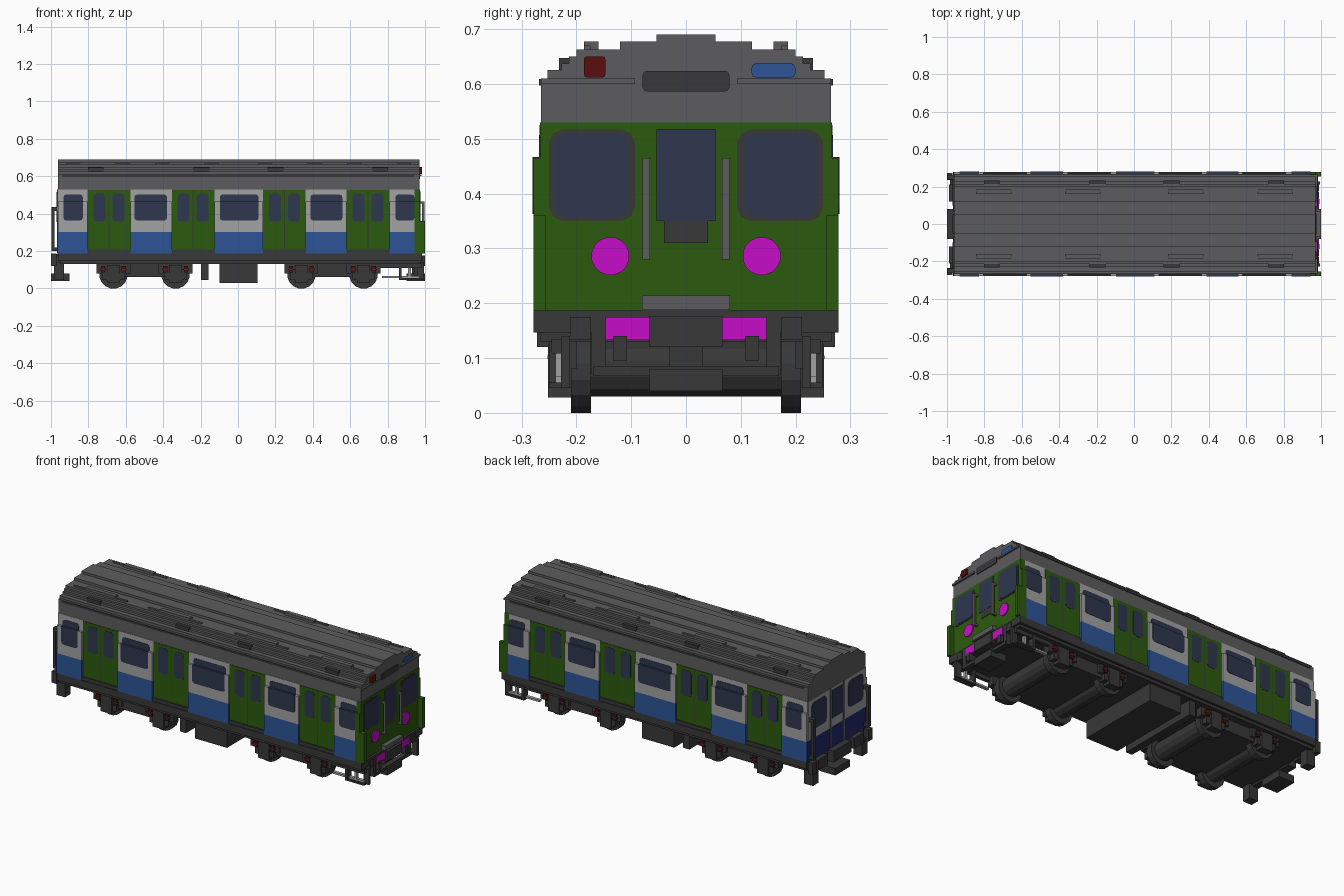
import bpy, bmesh, math
from mathutils import Matrix, Vector

cube = bpy.data.objects.get("Cube")
if cube:
    bpy.data.objects.remove(cube)


def material(name, hexcode):
    srgb = [int(hexcode[i:i + 2], 16) / 255 for i in (0, 2, 4)]
    lin = [c / 12.92 if c <= 0.04045 else ((c + 0.055) / 1.055) ** 2.4 for c in srgb]
    m = bpy.data.materials.new(name)
    m.use_nodes = True
    m.diffuse_color = (*lin, 1)
    m.node_tree.nodes["Principled BSDF"].inputs["Base Color"].default_value = (*lin, 1)
    return m


DARK = material("dark grey", "383838")
GREY = material("mid grey", "5C5C5E")
LIGHT = material("light grey", "A2A2A2")
GREEN = material("green", "2C5A0E")
BLUE = material("blue", "2D5596")
NAVY = material("navy", "23286E")
GLASS = material("window blue", "2F374F")
RED = material("dark red", "5A0D0D")
PINK = material("magenta", "C60DC8")


class Part:
    """Collects solids into one flat-shaded object."""

    def __init__(self, name, mat):
        self.name, self.mat, self.bm = name, mat, bmesh.new()

    def box(self, x0, x1, y0, y1, z0, z1, mirror=False):
        for s in ((1, -1) if mirror else (1,)):
            c = Vector(((x0 + x1) / 2, s * (y0 + y1) / 2, (z0 + z1) / 2))
            size = Matrix.Diagonal((x1 - x0, y1 - y0, z1 - z0, 1))
            bmesh.ops.create_cube(self.bm, size=1, matrix=Matrix.Translation(c) @ size)
        return self

    def prism(self, pts, axis, a0, a1, mirror=False):
        """Extrude a 2D outline along x (points are y, z) or y (points are x, z)."""
        for s in ((1, -1) if mirror else (1,)):
            def co(p, a):
                return (a, s * p[0], p[1]) if axis == "x" else (p[0], s * a, p[1])
            low = [self.bm.verts.new(co(p, a0)) for p in pts]
            high = [self.bm.verts.new(co(p, a1)) for p in pts]
            self.bm.faces.new(low)
            self.bm.faces.new(high[::-1])
            for i in range(len(pts)):
                j = (i + 1) % len(pts)
                self.bm.faces.new((low[i], high[i], high[j], low[j]))
        return self

    def done(self):
        bmesh.ops.recalc_face_normals(self.bm, faces=self.bm.faces)
        me = bpy.data.meshes.new(self.name)
        self.bm.to_mesh(me)
        self.bm.free()
        me.materials.append(self.mat)
        bpy.context.collection.objects.link(bpy.data.objects.new(self.name, me))


def rounded(a0, a1, z0, z1, c, bottom=True, top=True):
    """Rectangle outline with clipped corners."""
    b = [(a0, z0 + c), (a0 + c * .3, z0 + c * .3), (a0 + c, z0),
         (a1 - c, z0), (a1 - c * .3, z0 + c * .3), (a1, z0 + c)] if bottom else [(a0, z0), (a1, z0)]
    t = [(a1, z1 - c), (a1 - c * .3, z1 - c * .3), (a1 - c, z1),
         (a0 + c, z1), (a0 + c * .3, z1 - c * .3), (a0, z1 - c)] if top else [(a1, z1), (a0, z1)]
    return b + t


def disc(a, z, r, n):
    return [(a + r * math.cos(2 * math.pi * (i + .5) / n),
             z + r * math.sin(2 * math.pi * (i + .5) / n)) for i in range(n)]


X0, X1 = -.963, .97          # body ends
WALL, SILL = .278, .465      # outer lower wall, height where it steps in
DOORS = (-.69, -.24, .248, .695)

# Body shell with stepped roof
half = [(.264, .15), (.264, .61), (.253, .61), (.253, .625), (.227, .625), (.227, .637),
        (.213, .637), (.213, .65), (.2, .65), (.2, .663), (.12, .663), (.12, .677),
        (.054, .677), (.054, .69)]
Part("body_and_roof", GREY).prism(half + [(-y, z) for y, z in reversed(half)], "x", X0, X1).done()

# Roof fittings
gutter = Part("roof_gutters", DARK).box(-.94, .94, .25, .268, .597, .609, True)
vents = Part("roof_vents", DARK)
ribs = Part("roof_ribs", GREY)
for x in (-.76, -.195, .2, .76):
    vents.box(x - .042, x + .042, .2, .232, .62, .647, True)
for x in (-.75, -.275, .277, .755):
    ribs.box(x - .17, x + .17, .174, .186, .655, .67, True)
    ribs.box(x - .095, x + .095, .16, .186, .655, .677, True)
for p in (gutter, vents, ribs):
    p.done()

# Side walls between the doors
edges = [X0] + [d + s * .114 for d in DOORS for s in (-1, 1)] + [.943]
lower, upper = Part("blue_wall_panels", BLUE), Part("light_wall_panels", LIGHT)
for a, b in zip(edges[::2], edges[1::2]):
    lower.box(a, b, .25, WALL, .187, .303, True)
    upper.box(a, b, .25, WALL, .303, SILL, True)
    upper.box(a, b, .25, .266, SILL, .53, True)
lower.done()
upper.done()

# Side windows follow the step in the wall
glass = Part("side_windows", GLASS)
for a, b in ((-.933, -.83), (-.553, -.38), (-.097, .11), (.388, .558), (.842, .943)):
    glass.prism(rounded(a, b, .363, SILL + .002, .014, top=False), "y", .25, WALL + .002, True)
    glass.prism(rounded(a, b, SILL, .502, .014, bottom=False), "y", .25, .268, True)
glass.done()

# Sliding doors, set back from the panels
doors, panes = Part("sliding_doors", GREEN), Part("door_windows", GLASS)
gaps, sills = Part("door_seams", DARK), Part("door_sills", DARK)
for d in DOORS:
    doors.box(d - .114, d + .114, .25, .267, .207, .525, True)
    sills.box(d - .114, d + .114, .25, .274, .185, .207, True)
    gaps.box(d - .002, d + .002, .26, .2675, .21, .523, True)
    for s in (-1, 1):
        panes.prism(rounded(d + s * .051 - .032, d + s * .051 + .032, .357, .507, .016),
                    "y", .25, .2685, True)
for p in (doors, panes, gaps, sills):
    p.done()

# Cab front: green face, corner posts
cab = Part("cab_front", GREEN)
cab.box(.943, .972, -WALL, WALL, .187, SILL)
cab.box(.943, .972, -.266, .266, SILL, .53)
cab.box(.965, 1, .255, WALL, .187, .36, True)
cab.done()
F = .972
Part("cab_window_frames", DARK).prism(rounded(.093, .25, .35, .517, .025), "x", F - .01, F + .002, True) \
    .box(F - .01, F + .003, -.04, .04, .31, .357).done()
Part("cab_windows", GLASS).prism(rounded(.104, .24, .357, .51, .022), "x", F - .01, F + .004, True) \
    .box(F - .01, F + .004, -.054, .054, .35, .518).done()
Part("headlights", PINK).prism(disc(.138, .286, .035, 16), "x", F - .01, F + .006, True).done()
Part("cab_handrails", GREY).box(.985, .997, .066, .079, .28, .465, True) \
    .box(.965, .99, .066, .079, .28, .292, True).box(.965, .99, .066, .079, .453, .465, True).done()
Part("cab_step", GREY).box(.96, 1, -.08, .08, .188, .214).done()
Part("destination_sign", DARK).prism(rounded(-.079, .079, .586, .624, .008), "x", .96, .974).done()
Part("cab_ledges", GREY).box(.96, .98, .093, .264, .6, .61, True).done()
Part("red_lamp", RED).prism(rounded(-.186, -.147, .612, .65, .005), "x", .95, .985).done()
Part("blue_plate", BLUE).prism(rounded(.119, .2, .611, .638, .01), "x", .96, .975).done()

# Rear end
R = X0
Part("rear_lower_panel", NAVY).box(R - .004, R + .02, -WALL + .001, WALL - .001, .187, .303).done()
Part("rear_upper_panel", LIGHT).box(R - .003, R + .01, -.264, .264, .303, .53).done()
Part("rear_windows", GLASS).prism(rounded(.1, .235, .357, .51, .022), "x", R - .007, R, True) \
    .box(R - .007, R, -.05, .05, .355, .515).done()
Part("rear_door_frame", GREY).box(R - .005, R, .054, .066, .19, .53, True).done()
Part("rear_posts", DARK).box(-.998, -.982, .238, .262, .2, .435, True) \
    .box(-.998, R, .238, .262, .2, .22, True).box(-.998, R, .238, .262, .415, .435, True).done()
Part("rear_buffers", DARK).box(-.99, -.95, .12, .21, .12, .18, True) \
    .box(-.985, -.93, .2, .25, .045, .14, True).box(-1, -.9, -.067, .067, .04, .08) \
    .box(-1, -.95, -.08, .08, .12, .185).box(-1, -.97, .235, .272, .12, .187, True).done()

# Underframe
Part("underframe", DARK).box(X0, .985, -WALL, WALL, .147, .1875) \
    .box(X0 + .01, .975, -.265, .265, .13, .147).done()
Part("equipment_boxes", DARK).box(-.1, .105, -.25, .25, .03, .135) \
    .box(-.197, -.157, -.25, .25, .045, .135).done()

# Bogies: wheels, wide drums, stepped axle housings and springs
wheels, frames = Part("wheels", DARK), Part("bogie_frames", DARK)
springs = Part("bogie_springs", RED)
for centre in (-.5, .505):
    frames.box(centre - .17, centre + .17, -.225, .225, .06, .135)
    for s in (-1, 1):
        x = centre + s * .166
        wheels.prism(disc(x, .075, .0765, 16), "y", .173, .21, True)
        wheels.prism(disc(x, .08, .052, 12), "y", -.173, .173)
        frames.box(x - .09, x + .09, .2, .24, .08, .135, True)
        frames.box(x - .06, x + .06, .2, .244, .045, .08, True)
        frames.box(x - .035, x + .035, .2, .252, .028, .125, True)
        for t in (-.055, .055):
            springs.box(x + t - .011, x + t + .011, .23, .25, .085, .12, True)
            frames.box(x + t - .018, x + t + .018, .23, .253, .098, .105, True)
for p in (wheels, frames, springs):
    p.done()

# Equipment below the cab
Part("cab_coupler", DARK).box(.95, 1, -.067, .067, .12, .176).box(.9, 1, -.067, .067, .04, .08) \
    .box(.93, .96, -.03, .03, .07, .14).box(.95, .99, .173, .212, .133, .175, True) \
    .box(.95, .993, .108, .133, .095, .14, True).box(.94, .985, .147, .172, .07, .187, True) \
    .box(.96, .99, -.17, .17, .067, .085).done()
Part("lower_lamps", PINK).box(.96, .989, .067, .147, .133, .175, True).done()
Part("cab_footsteps", DARK).box(.86, .98, .215, .25, .045, .055, True) \
    .box(.96, .995, .212, .228, .045, .14, True).box(.86, .875, .215, .25, .045, .135, True) \
    .box(.76, .98, .225, .245, .108, .135, True).done()
Part("footstep_rails", LIGHT).box(.77, .97, .22, .238, .055, .066, True) \
    .box(.91, .925, .222, .238, .06, .11, True).done()
